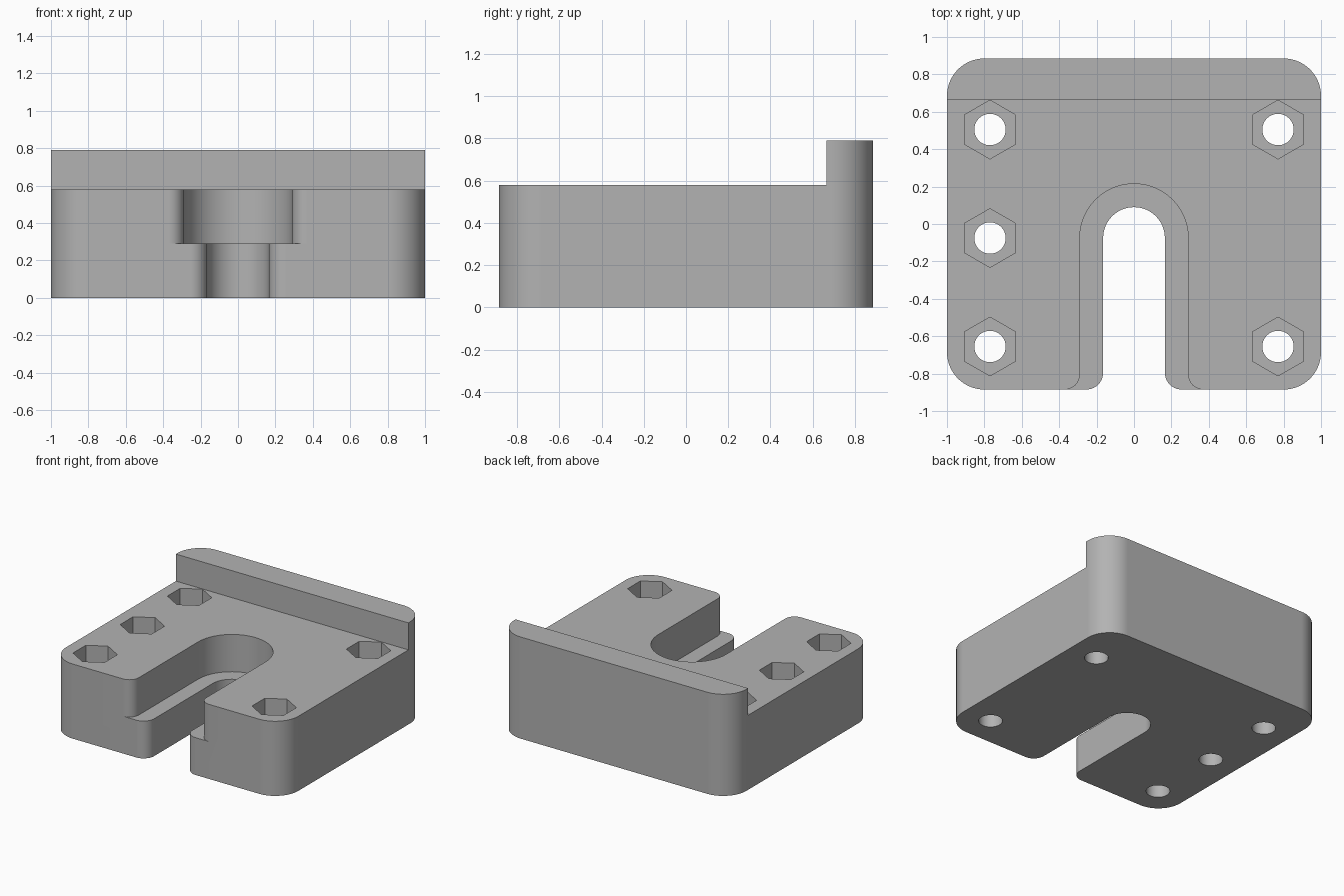
import bpy, bmesh
from math import sin, cos, radians

if "Cube" in bpy.data.objects:
    bpy.data.objects.remove(bpy.data.objects["Cube"])

HALF_X, HALF_Y = 1.0, 0.885
DECK, RIDGE_TOP, LEDGE = 0.58, 0.79, 0.29
SLOT_Y = -0.075

grey = bpy.data.materials.new("plain grey")
grey.use_nodes = True
grey.diffuse_color = (0.45, 0.45, 0.45, 1)
grey.node_tree.nodes["Principled BSDF"].inputs["Base Color"].default_value = grey.diffuse_color


def arc(cx, cy, r, start, end, steps=14):
    """Points on an arc, angles in degrees."""
    angles = [radians(start + (end - start) * i / steps) for i in range(steps + 1)]
    return [(cx + r * cos(a), cy + r * sin(a)) for a in angles]


def prism(name, outline, bottom, top):
    """Extrude a flat outline from bottom to top."""
    bm = bmesh.new()
    face = bm.faces.new([bm.verts.new((x, y, bottom)) for x, y in outline])
    ext = bmesh.ops.extrude_face_region(bm, geom=[face])
    verts = [v for v in ext["geom"] if isinstance(v, bmesh.types.BMVert)]
    bmesh.ops.translate(bm, verts=verts, vec=(0, 0, top - bottom))
    bmesh.ops.recalc_face_normals(bm, faces=bm.faces)
    mesh = bpy.data.meshes.new(name)
    bm.to_mesh(mesh)
    bm.free()
    mesh.materials.append(grey)
    obj = bpy.data.objects.new(name, mesh)
    bpy.context.collection.objects.link(obj)
    return obj


def slot(half_width, flare):
    """U-shaped slot outline with rounded lips at the front opening."""
    right = [(half_width + flare, -1.1)]
    right += arc(half_width + flare, -HALF_Y + flare, flare, 270, 180, 10)
    left = [(-x, y) for x, y in reversed(right)]
    return right + arc(0, SLOT_Y, half_width, 0, 180, 32) + left


# Block with rounded vertical corners
R = 0.2
outline = []
for sx, sy, start in ((1, 1, 0), (-1, 1, 90), (-1, -1, 180), (1, -1, 270)):
    outline += arc(sx * (HALF_X - R), sy * (HALF_Y - R), R, start, start + 90)
body = prism("slotted_mount_block", outline, 0, RIDGE_TOP)

# Cutters: deck in front of the rear ridge, stepped slot
cutters = [
    prism("deck_cutter", [(-1.2, -1.2), (1.2, -1.2), (1.2, 0.665), (-1.2, 0.665)], DECK, 1),
    prism("narrow_slot_cutter", slot(0.165, 0.09), -0.1, 0.7),
    prism("wide_slot_cutter", slot(0.29, 0.08), LEDGE, 0.7),
]

# Cutters: bolt holes with hexagonal nut pockets, three on one side, two on the other
BOLT_X = 0.77
for x, y in ((-BOLT_X, 0.505), (-BOLT_X, SLOT_Y), (-BOLT_X, -0.655),
             (BOLT_X, 0.505), (BOLT_X, -0.655)):
    cutters.append(prism("bolt_hole_cutter", arc(x, y, 0.084, 0, 360, 40)[:-1], -0.1, 0.7))
    cutters.append(prism("nut_pocket_cutter", arc(x, y, 0.157, 30, 390, 6)[:-1], LEDGE, 0.7))

bpy.context.view_layer.objects.active = body
for cutter in cutters:
    cutter.hide_render = True
    mod = body.modifiers.new("cut", 'BOOLEAN')
    mod.operation = 'DIFFERENCE'
    mod.solver = 'EXACT'
    mod.object = cutter
    bpy.ops.object.modifier_apply(modifier=mod.name)
    bpy.data.objects.remove(cutter)

# Smooth curved walls, crisp edges, flat planes
for obj in bpy.context.selected_objects:
    obj.select_set(False)
body.select_set(True)
bpy.ops.object.shade_smooth_by_angle(angle=radians(25))
weighted = body.modifiers.new("weighted_normals", 'WEIGHTED_NORMAL')
weighted.keep_sharp = True
